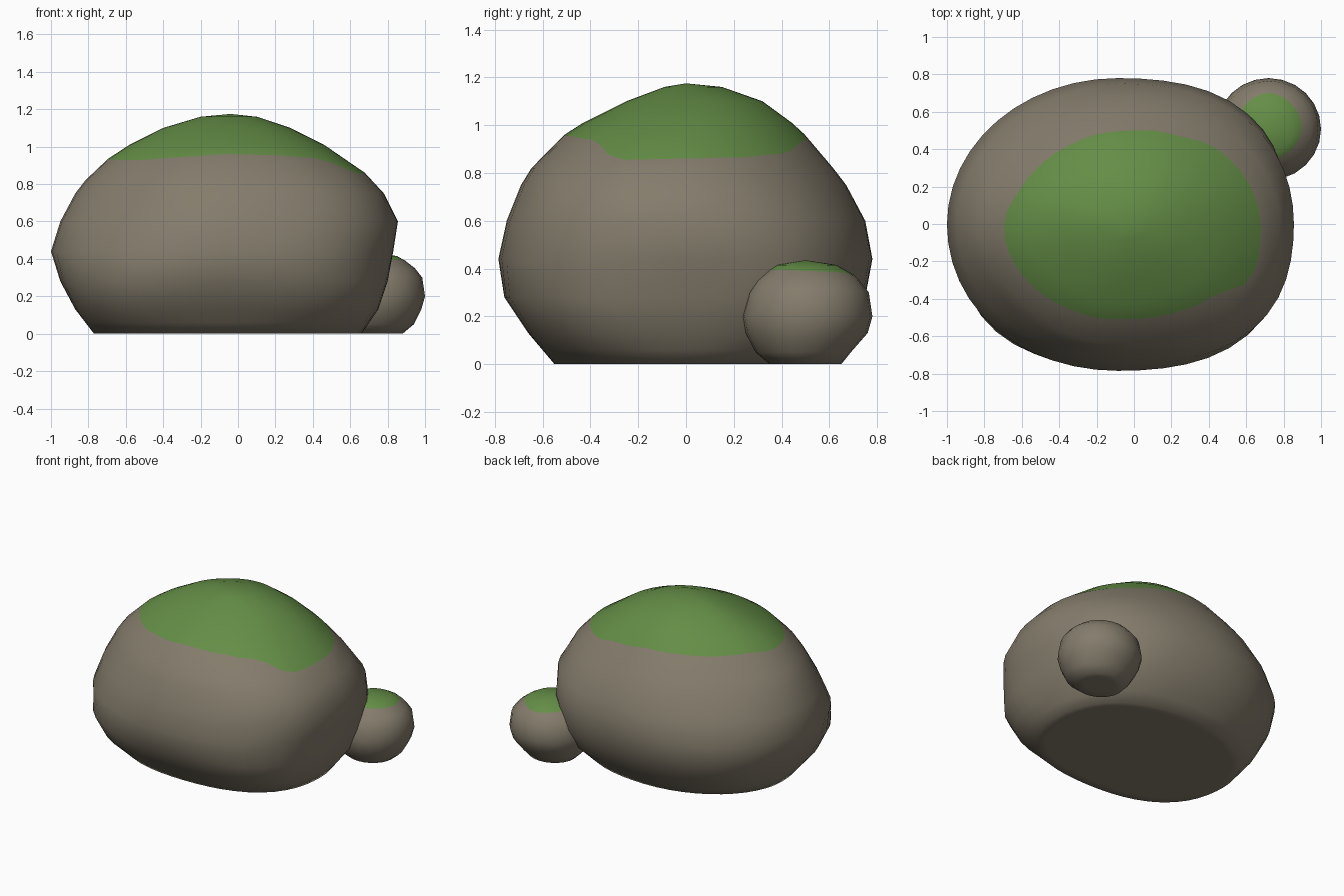
import bpy
import bmesh
import math

cube = bpy.data.objects.get("Cube")
if cube:
    bpy.data.objects.remove(cube, do_unlink=True)


def make_material(name, rgb):
    material = bpy.data.materials.new(name)
    material.use_nodes = True
    color = (*rgb, 1.0)
    material.diffuse_color = color
    shader = material.node_tree.nodes["Principled BSDF"]
    shader.inputs["Base Color"].default_value = color
    shader.inputs["Roughness"].default_value = 0.9
    return material


stone = make_material("stone", (0.232, 0.202, 0.15))
moss = make_material("moss", (0.128, 0.268, 0.062))


def lerp(a, b, t):
    return a + (b - a) * t


def at_height(rows, z):
    """Interpolate rows that each start with their height."""
    for low, high in zip(rows, rows[1:]):
        if z <= high[0]:
            t = (z - low[0]) / (high[0] - low[0])
            return [lerp(a, b, t) for a, b in zip(low[1:], high[1:])]
    return rows[-1][1:]


def rock_point(sections, corners, z, angle):
    """Point on an ellipse whose four quadrants swell or flatten."""
    x0, x1, y0, y1 = at_height(sections, z)
    swell = at_height(corners, z)[int(angle / math.tau * 4)]
    r = 1 + swell * math.sin(2 * angle) ** 2
    return ((x0 + x1) / 2 + (x1 - x0) / 2 * math.cos(angle) * r,
            (y0 + y1) / 2 + (y1 - y0) / 2 * math.sin(angle) * r, z)


def cyclic(values, angle):
    """Smoothly blended value of a closed table at an angle."""
    f = angle / math.tau * len(values)
    i = int(f)
    t = f - i
    return lerp(values[i], values[(i + 1) % len(values)], t * t * (3 - 2 * t))


def build_rock(name, sections, corners, below, above, moss_line, columns):
    """Loft a rock with one ring following the lower edge of the moss."""
    bm = bmesh.new()
    angles = [math.tau * i / columns for i in range(columns)]
    levels = [lambda a, z=z: z for z in below]
    levels.append(lambda a: cyclic(moss_line, a))
    levels += [lambda a, z=z: z for z in above]
    rings = [[bm.verts.new(rock_point(sections, corners, level(a), a))
              for a in angles] for level in levels]

    for k, (low, high) in enumerate(zip(rings, rings[1:])):
        for i in range(columns):
            j = (i + 1) % columns
            face = bm.faces.new((low[i], low[j], high[j], high[i]))
            face.material_index = int(k >= len(below))

    # Close the crown with a fan
    x0, x1, y0, y1 = sections[-1][1:]
    apex = bm.verts.new(((x0 + x1) / 2, (y0 + y1) / 2, sections[-1][0]))
    for i in range(columns):
        face = bm.faces.new((rings[-1][i], rings[-1][(i + 1) % columns], apex))
        face.material_index = 1

    # Flat underside, inset so that its shading stays even
    base = bm.faces.new(rings[0][::-1])
    bm.normal_update()
    bmesh.ops.inset_region(bm, faces=[base], thickness=0.06)
    for face in bm.faces:
        face.smooth = True

    mesh = bpy.data.meshes.new(name)
    bm.to_mesh(mesh)
    bm.free()
    mesh.materials.append(stone)
    mesh.materials.append(moss)
    rock = bpy.data.objects.new(name, mesh)
    bpy.context.collection.objects.link(rock)


# Large boulder: height, x low, x high, y low, y high
large = [
    (0, -0.77, 0.66, -0.55, 0.55),
    (0.13, -0.87, 0.75, -0.66, 0.67),
    (0.28, -0.95, 0.8, -0.76, 0.75),
    (0.44, -1, 0.83, -0.785, 0.78),
    (0.6, -0.95, 0.855, -0.75, 0.75),
    (0.75, -0.87, 0.78, -0.69, 0.67),
    (0.88, -0.77, 0.66, -0.61, 0.57),
    (0.99, -0.62, 0.5, -0.47, 0.47),
    (1.1, -0.4, 0.28, -0.25, 0.32),
    (1.16, -0.2, 0.1, -0.09, 0.15),
    (1.175, -0.04, -0.04, 0, 0),
]
# Height, then swelling at back left, back right, front right, front left
large_corners = [
    (0, 0.04, 0, 0.06, 0.06),
    (0.13, 0.07, 0.02, 0.1, 0.11),
    (0.28, 0.08, 0.02, 0.07, 0.1),
    (0.44, 0.07, 0, 0.01, 0.07),
    (0.75, 0, -0.02, -0.03, 0.06),
    (1.1, 0, -0.05, -0.05, 0.02),
]
build_rock("large_boulder", large, large_corners,
           below=[0, 0.06, 0.13, 0.28, 0.44, 0.6, 0.75, 0.82],
           above=[1.01, 1.1, 1.16],
           moss_line=[0.86, 0.865, 0.88, 0.93, 0.96, 0.96, 0.955, 0.955,
                      0.935, 0.93, 0.93, 0.945, 0.96, 0.955, 0.94, 0.855],
           columns=48)

# Small boulder resting against the back of the large one
small = [
    (0, 0.55, 0.88, 0.35, 0.65),
    (0.05, 0.5, 0.94, 0.29, 0.69),
    (0.13, 0.46, 0.98, 0.25, 0.76),
    (0.2, 0.44, 1, 0.235, 0.78),
    (0.3, 0.46, 0.985, 0.26, 0.765),
    (0.37, 0.52, 0.93, 0.31, 0.71),
    (0.415, 0.61, 0.85, 0.38, 0.63),
    (0.435, 0.72, 0.72, 0.5, 0.5),
]
small_corners = [(0, 0, 0, 0, 0), (0.435, 0, 0, 0, 0)]
build_rock("small_boulder", small, small_corners,
           below=[0, 0.05, 0.13, 0.2, 0.3, 0.35],
           above=[0.415],
           moss_line=[0.39, 0.385, 0.375, 0.38, 0.385, 0.39, 0.395, 0.395],
           columns=24)
